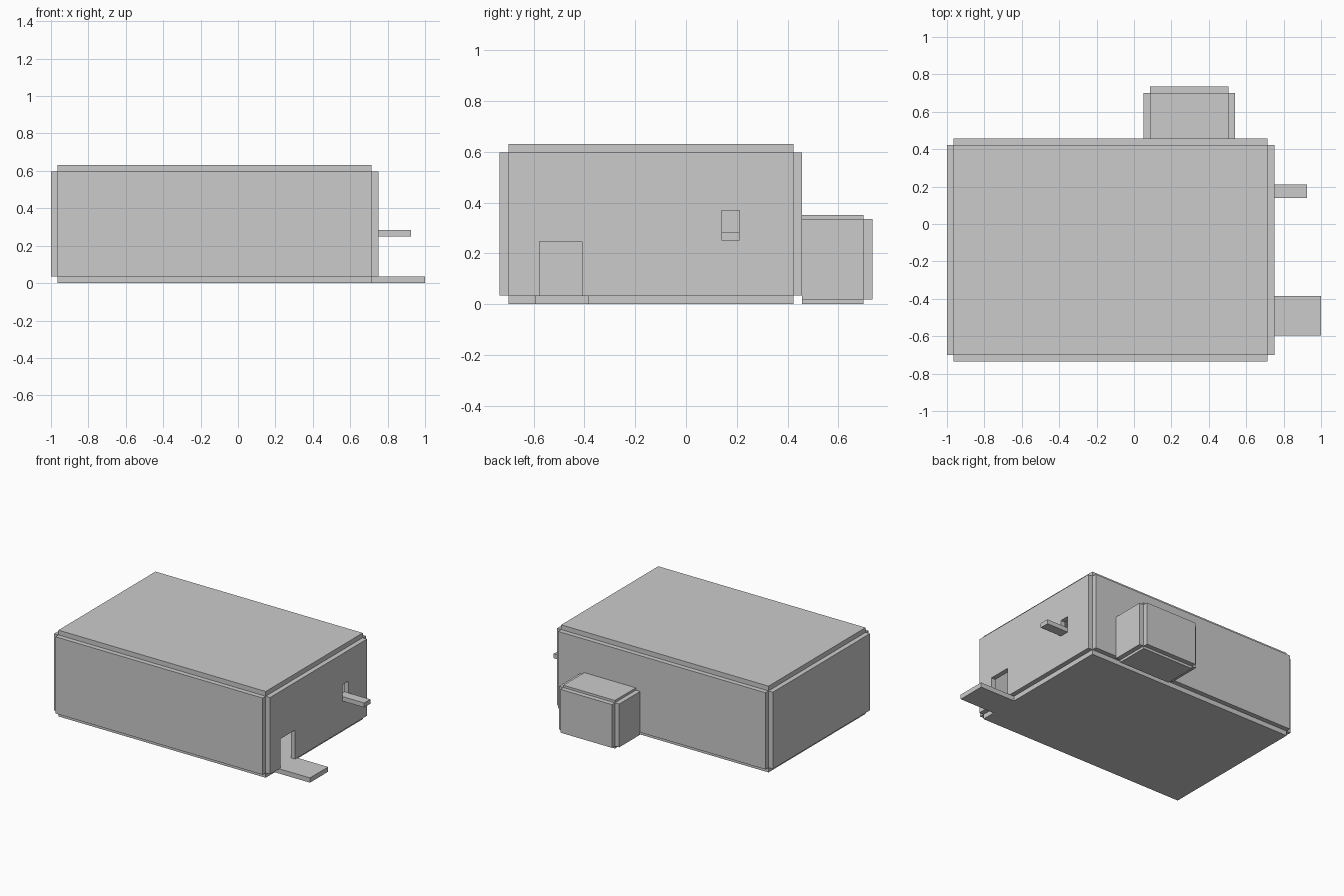
import bpy
import bmesh

if "Cube" in bpy.data.objects:
    bpy.data.objects.remove(bpy.data.objects["Cube"])


def box(name, x, y, z):
    """Axis-aligned box from (min, max) ranges."""
    bm = bmesh.new()
    bmesh.ops.create_cube(bm, size=1)
    for v in bm.verts:
        v.co = [r[0] if c < 0 else r[1] for c, r in zip(v.co, (x, y, z))]
    me = bpy.data.meshes.new(name)
    bm.to_mesh(me)
    bm.free()
    ob = bpy.data.objects.new(name, me)
    bpy.context.collection.objects.link(ob)
    return ob


def cut(ob, x, y, z):
    """Cut a box-shaped opening and remove the cutter."""
    cutter = box("cutter", x, y, z)
    cutter.hide_render = True
    mod = ob.modifiers.new("opening", 'BOOLEAN')
    mod.operation = 'DIFFERENCE'
    mod.solver = 'EXACT'
    mod.object = cutter
    bpy.context.view_layer.objects.active = ob
    bpy.ops.object.modifier_apply(modifier=mod.name)
    bpy.data.objects.remove(cutter)


T = 0.035

# Main room: inner footprint, with slabs placed around it
X, Y, Z = (-0.965, 0.715), (-0.70, 0.423), (T, 0.597)
box("floor", X, Y, (0, T))
box("ceiling", X, Y, (Z[1], Z[1] + T))
box("left_wall", (X[0] - T, X[0]), Y, Z)
right = box("right_wall", (X[1], X[1] + T), Y, Z)
box("front_wall", X, (Y[0] - T, Y[0]), Z)
back = box("back_wall", X, (Y[1], Y[1] + T), Z)

# Alcove behind the back wall
AX, AY, AZ = (0.086, 0.504), (Y[1] + T, 0.70), (0.018, 0.335)
box("alcove_floor", AX, AY, (0, AZ[0]))
box("alcove_ceiling", AX, AY, (AZ[1], 0.352))
box("alcove_left_wall", (AX[0] - T, AX[0]), AY, AZ)
box("alcove_right_wall", (AX[1], AX[1] + T), AY, AZ)
box("alcove_back_wall", AX, (AY[1], AY[1] + T), AZ)
cut(back, AX, (Y[1] - 0.1, Y[1] + 0.1), (-0.1, AZ[1]))

# Doorway and window openings in the right wall
cut(right, (0.6, 0.85), (-0.578, -0.41), (-0.1, 0.248))
cut(right, (0.6, 0.85), (0.14, 0.21), (0.25, 0.37))

# Threshold and window ledge sticking outwards
box("door_threshold", (X[1], 1.0), (-0.595, -0.385), (0, T))
box("window_ledge", (X[1], 0.925), (0.14, 0.21), (0.25, 0.283))
